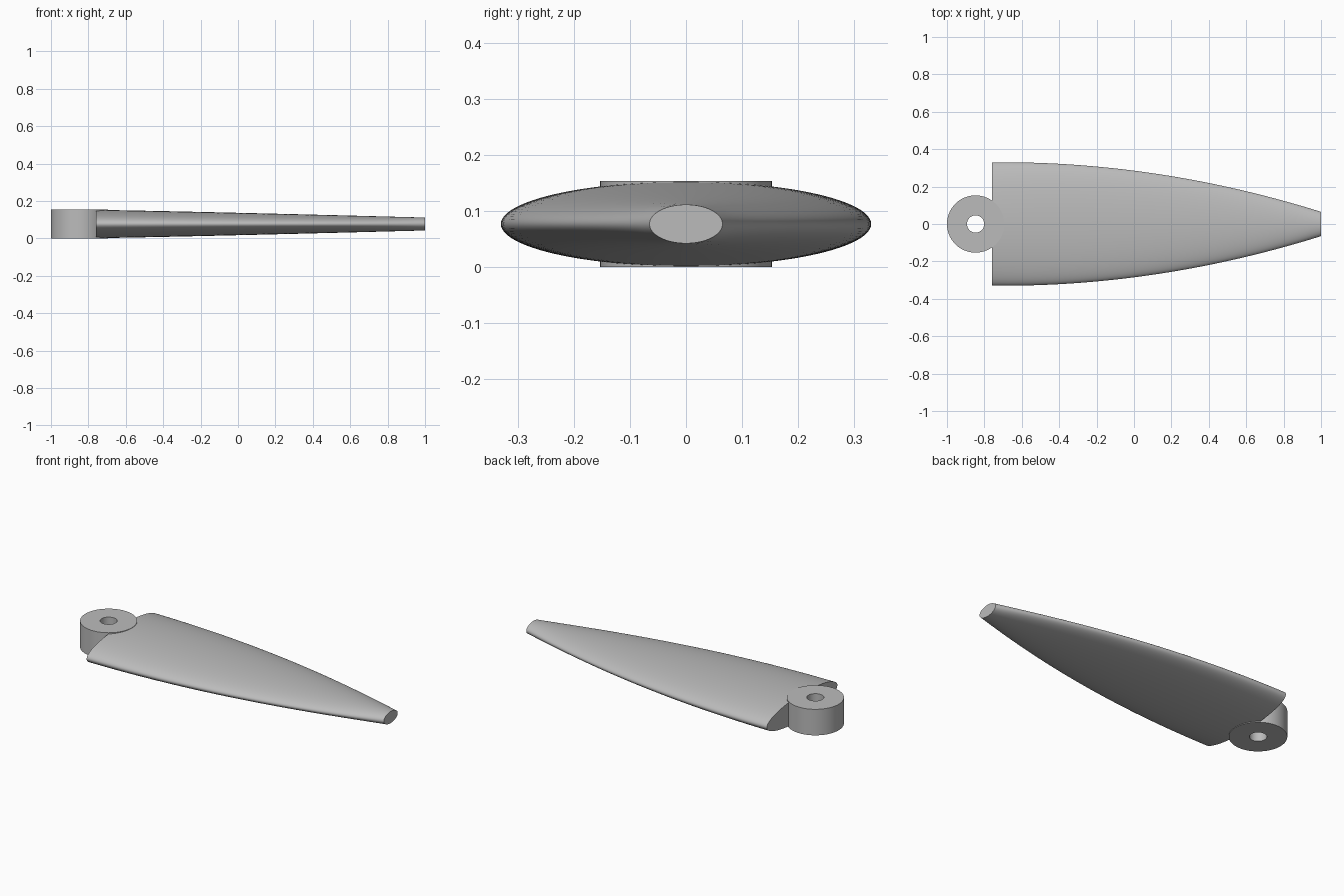
import bpy, bmesh, math

cube = bpy.data.objects.get("Cube")
if cube:
    bpy.data.objects.remove(cube, do_unlink=True)

grey = bpy.data.materials.new("light_grey")
grey.use_nodes = True
colour = (0.5, 0.5, 0.5, 1)
grey.diffuse_color = colour
grey.node_tree.nodes["Principled BSDF"].inputs["Base Color"].default_value = colour

MID = 0.077      # height of the centre plane
ROOT = -0.76     # where the blade begins
HUB = -0.847     # hub axis


def loft(name, rings, closed=False):
    """Skin a list of equal point rings, capping the ends unless closed."""
    bm = bmesh.new()
    loops = [[bm.verts.new(p) for p in ring] for ring in rings]
    pairs = list(zip(loops, loops[1:]))
    if closed:
        pairs.append((loops[-1], loops[0]))
    else:
        bm.faces.new(loops[0])
        bm.faces.new(loops[-1])
    for a, b in pairs:
        for i in range(len(a)):
            j = (i + 1) % len(a)
            bm.faces.new((a[i], a[j], b[j], b[i]))
    bmesh.ops.recalc_face_normals(bm, faces=bm.faces)
    mesh = bpy.data.meshes.new(name)
    bm.to_mesh(mesh)
    bm.free()
    mesh.materials.append(grey)
    obj = bpy.data.objects.new(name, mesh)
    bpy.context.collection.objects.link(obj)
    bpy.ops.object.select_all(action="DESELECT")
    obj.select_set(True)
    bpy.context.view_layer.objects.active = obj
    bpy.ops.object.shade_smooth_by_angle(angle=math.radians(35))
    return obj


def ellipse(cx, rx, cy, ry, count):
    angles = [math.tau * i / count for i in range(count)]
    return [(cx + rx * math.cos(a), cy + ry * math.sin(a)) for a in angles]


# Blade: elliptical sections that narrow in a curve towards the tip
sections = []
steps = 40
for k in range(steps + 1):
    t = k / steps
    x = ROOT + (1 - ROOT) * t
    sweep = max(0, (x + 0.7) / 1.7)
    half_width = 0.33 - 0.265 * sweep ** 2
    half_depth = 0.0755 - 0.041 * t ** 1.15
    sections.append([(x, y, z) for y, z in ellipse(0, half_width, MID, half_depth, 96)])
loft("blade", sections)

# Hub: a thick ring with a bolt hole through it
profile = [(0.153, 0), (0.153, 2 * MID), (0.046, 2 * MID), (0.046, 0)]
loft("hub", [[(x, y, z) for x, y in ellipse(HUB, r, 0, r, 96)] for r, z in profile], closed=True)
